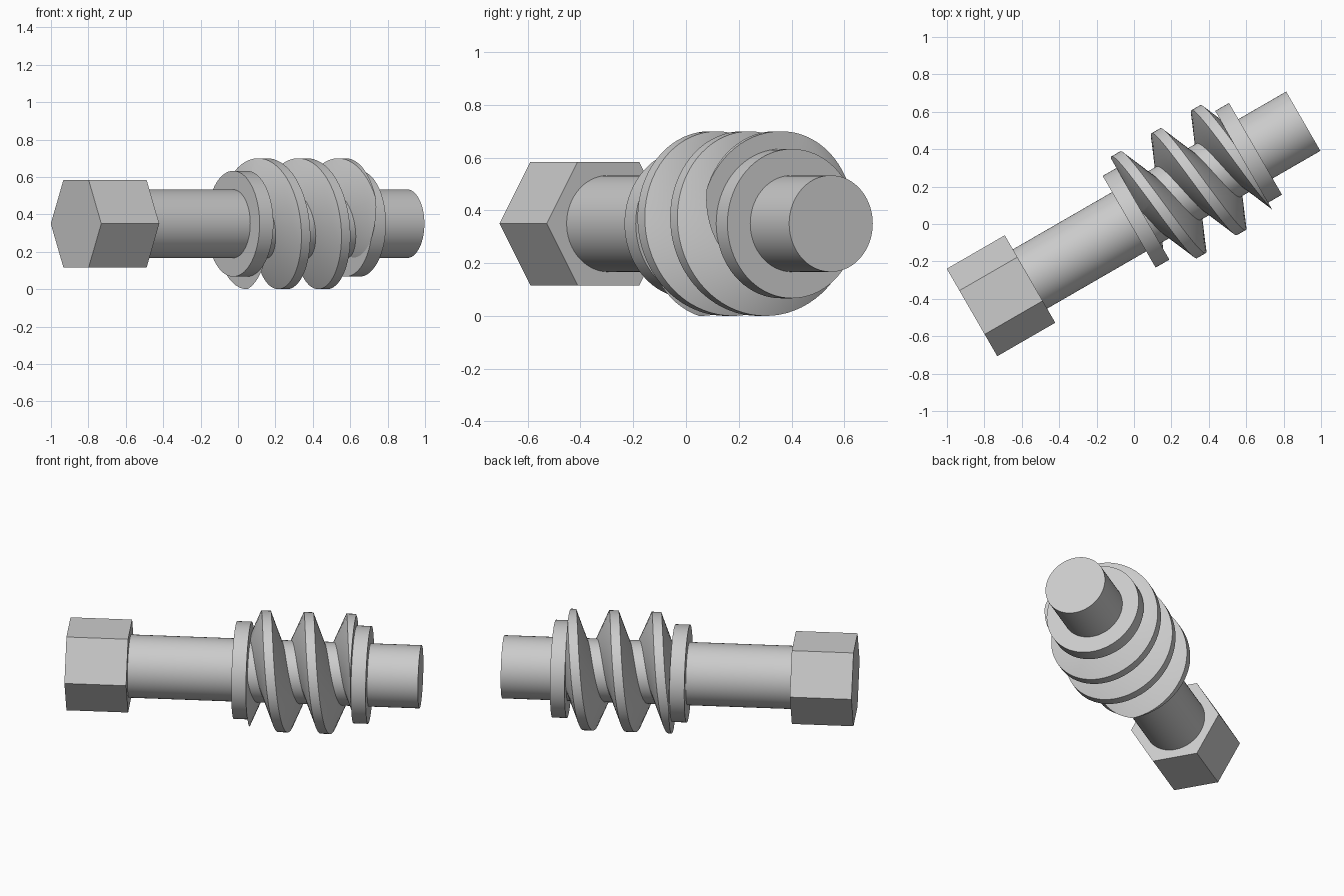
import bpy, bmesh
from math import sin, cos, pi, radians
from mathutils import Matrix, Vector

cube = bpy.data.objects.get("Cube")
if cube:
    bpy.data.objects.remove(cube, do_unlink=True)

# The whole shaft lies along local x, turned 30 degrees in plan
PLACE = Matrix.Translation((-0.866, -0.473, 0.35)) @ Matrix.Rotation(radians(30), 4, "Z")
SHAFT_R, COLLAR_R, THREAD_R = 0.183, 0.283, 0.35
PITCH, CREST, ROOT = 0.247, 0.055, 0.06
START, END = 1.055, 1.665      # threaded length between the collars
SIDES = 72

steel = bpy.data.materials.new("Grey steel")
steel.use_nodes = True
GREY = (0.6, 0.6, 0.6, 1)
steel.diffuse_color = GREY
steel.node_tree.nodes["Principled BSDF"].inputs["Base Color"].default_value = GREY


def finish(bm, name, smooth=True):
    bmesh.ops.recalc_face_normals(bm, faces=bm.faces)
    mesh = bpy.data.meshes.new(name)
    bm.to_mesh(mesh)
    bm.free()
    mesh.materials.append(steel)
    ob = bpy.data.objects.new(name, mesh)
    bpy.context.collection.objects.link(ob)
    ob.matrix_world = PLACE
    if smooth:
        bpy.ops.object.select_all(action="DESELECT")
        ob.select_set(True)
        bpy.context.view_layer.objects.active = ob
        bpy.ops.object.shade_smooth_by_angle(angle=radians(30))
    return ob


def around(t, r, a):
    return Vector((t, r * cos(a), r * sin(a)))


def bar(name, t0, t1, r, sides=SIDES):
    """Prism or cylinder along local x."""
    bm = bmesh.new()
    ring = [bm.verts.new(around(t0, r, 2 * pi * i / sides)) for i in range(sides)]
    base = bm.faces.new(ring)
    top = bmesh.ops.extrude_face_region(bm, geom=[base])["geom"]
    if base.is_valid is False or base not in bm.faces[:]:
        bm.faces.new(ring)
    moved = [v for v in top if isinstance(v, bmesh.types.BMVert)]
    bmesh.ops.translate(bm, verts=moved, vec=(t1 - t0, 0, 0))
    return finish(bm, name, sides > 6)


def worm_thread():
    """Trapezoid section swept on a helix, trimmed flush with both collars."""
    bm = bmesh.new()
    base = (PITCH - ROOT) / 2
    section = [(-base, SHAFT_R - 0.004), (-base, SHAFT_R), (-CREST / 2, THREAD_R),
               (CREST / 2, THREAD_R), (base, SHAFT_R), (base, SHAFT_R - 0.004)]
    rings = []
    for i in range(-SIDES, 4 * SIDES + 1):
        a = 2 * pi * i / SIDES
        centre = 1.09 + PITCH * i / SIDES
        rings.append([bm.verts.new(around(centre + dt, r, a)) for dt, r in section])
    n = len(section)
    for p, q in zip(rings, rings[1:]):
        for k in range(n):
            bm.faces.new((p[k], p[(k + 1) % n], q[(k + 1) % n], q[k]))
    bm.faces.new(rings[0])
    bm.faces.new(rings[-1])
    bmesh.ops.recalc_face_normals(bm, faces=bm.faces)
    for t, side in ((START, -1), (END, 1)):
        cut = bmesh.ops.bisect_plane(
            bm, geom=bm.verts[:] + bm.edges[:] + bm.faces[:], dist=1e-6,
            plane_co=(t, 0, 0), plane_no=(side, 0, 0), clear_outer=True)["geom_cut"]
        rim = [e for e in cut if isinstance(e, bmesh.types.BMEdge)]
        caps = bmesh.ops.holes_fill(bm, edges=rim, sides=0)["faces"]
        bmesh.ops.triangulate(bm, faces=caps)
    return finish(bm, "worm_thread")


# Hexagonal drive end, plain shaft, two collars and the thread between them
bar("hex_head", 0, 0.358, 0.27, 6)
bar("shaft", 0.35, 2.045, SHAFT_R)
bar("inner_collar", 0.97, START, COLLAR_R)
bar("outer_collar", END, 1.75, COLLAR_R)
worm_thread()
